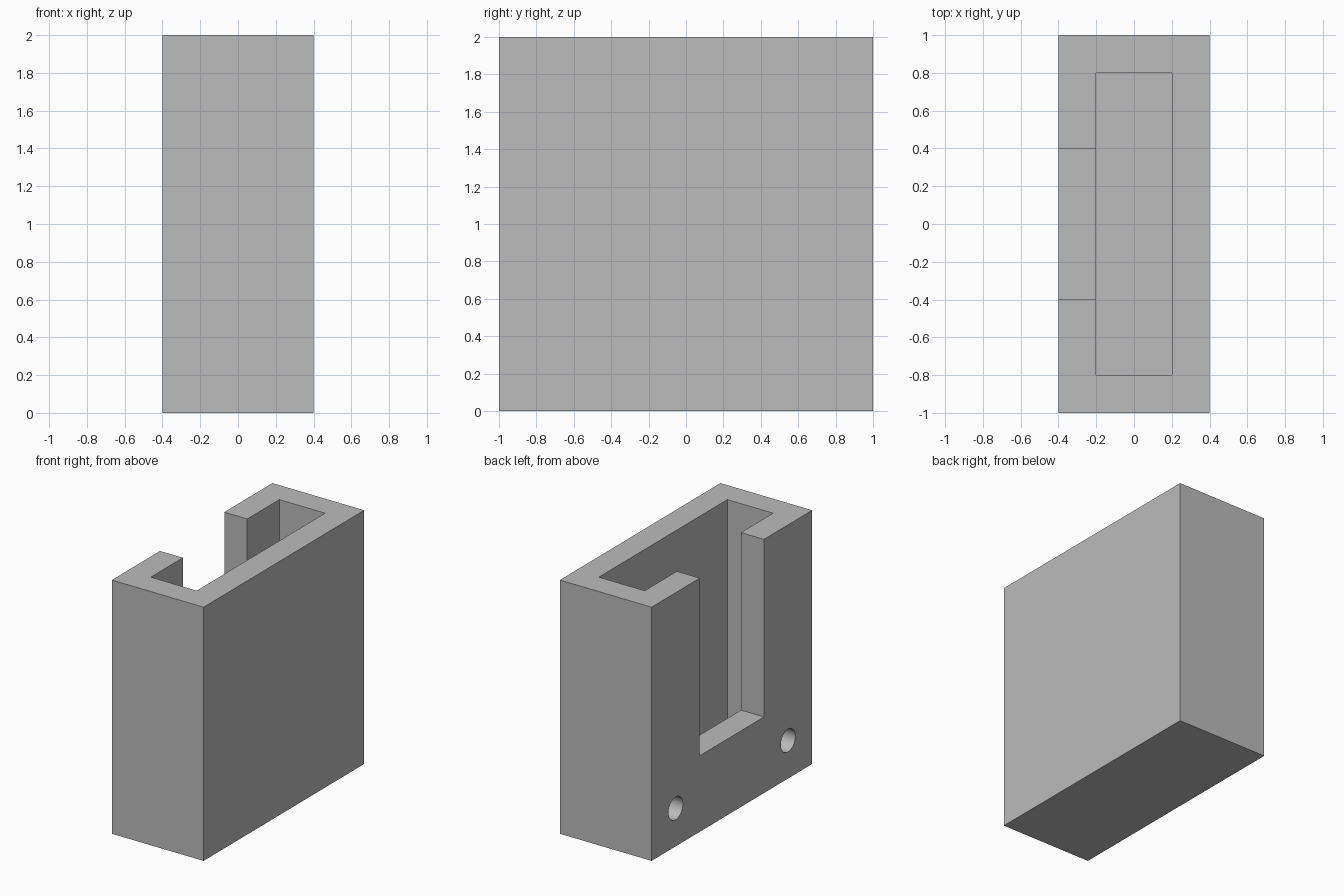
import bpy
import math
from mathutils import Vector

if "Cube" in bpy.data.objects:
    bpy.data.objects.remove(bpy.data.objects["Cube"], do_unlink=True)

# Single grey material
grey = bpy.data.materials.new("plain_grey")
grey.use_nodes = True
colour = (0.5, 0.5, 0.5, 1)
grey.diffuse_color = colour
grey.node_tree.nodes["Principled BSDF"].inputs["Base Color"].default_value = colour


def box(name, low, high):
    """Axis-aligned box between two corners."""
    low, high = Vector(low), Vector(high)
    bpy.ops.mesh.primitive_cube_add(size=1, location=(low + high) / 2)
    obj = bpy.context.object
    obj.name = name
    obj.scale = high - low
    bpy.ops.object.transform_apply(location=True, rotation=True, scale=True)
    obj.data.materials.append(grey)
    return obj


def cut(target, cutter):
    """Subtract a cutter, then hide it."""
    mod = target.modifiers.new(cutter.name, 'BOOLEAN')
    mod.operation = 'DIFFERENCE'
    mod.solver = 'EXACT'
    mod.object = cutter
    cutter.hide_render = True
    cutter.hide_set(True)


# Outer body of the open-topped holder
body = box("holder_body", (-0.4, -1, 0), (0.4, 1, 2))

# Inner pocket, leaving walls and a floor
cut(body, box("pocket_cutter", (-0.2, -0.8, 0.2), (0.2, 0.8, 2.2)))

# Tall slot through one broad wall
cut(body, box("slot_cutter", (-0.6, -0.4, 0.6), (0, 0.4, 2.3)))

# Pair of round screw holes below the slot
for side, y in (("front", -0.7), ("back", 0.7)):
    bpy.ops.mesh.primitive_cylinder_add(
        vertices=48, radius=0.09, depth=0.4, location=(-0.35, y, 0.3),
        rotation=(0, math.pi / 2, 0))
    hole = bpy.context.object
    hole.name = side + "_hole_cutter"
    hole.data.materials.append(grey)
    cut(body, hole)

# Bake the cuts and keep edges crisp
bpy.ops.object.select_all(action='DESELECT')
bpy.context.view_layer.objects.active = body
body.select_set(True)
for mod in list(body.modifiers):
    bpy.ops.object.modifier_apply(modifier=mod.name)
for obj in [o for o in bpy.data.objects if o.name.endswith("_cutter")]:
    bpy.data.objects.remove(obj, do_unlink=True)
bpy.ops.object.shade_smooth_by_angle(angle=math.radians(30))
